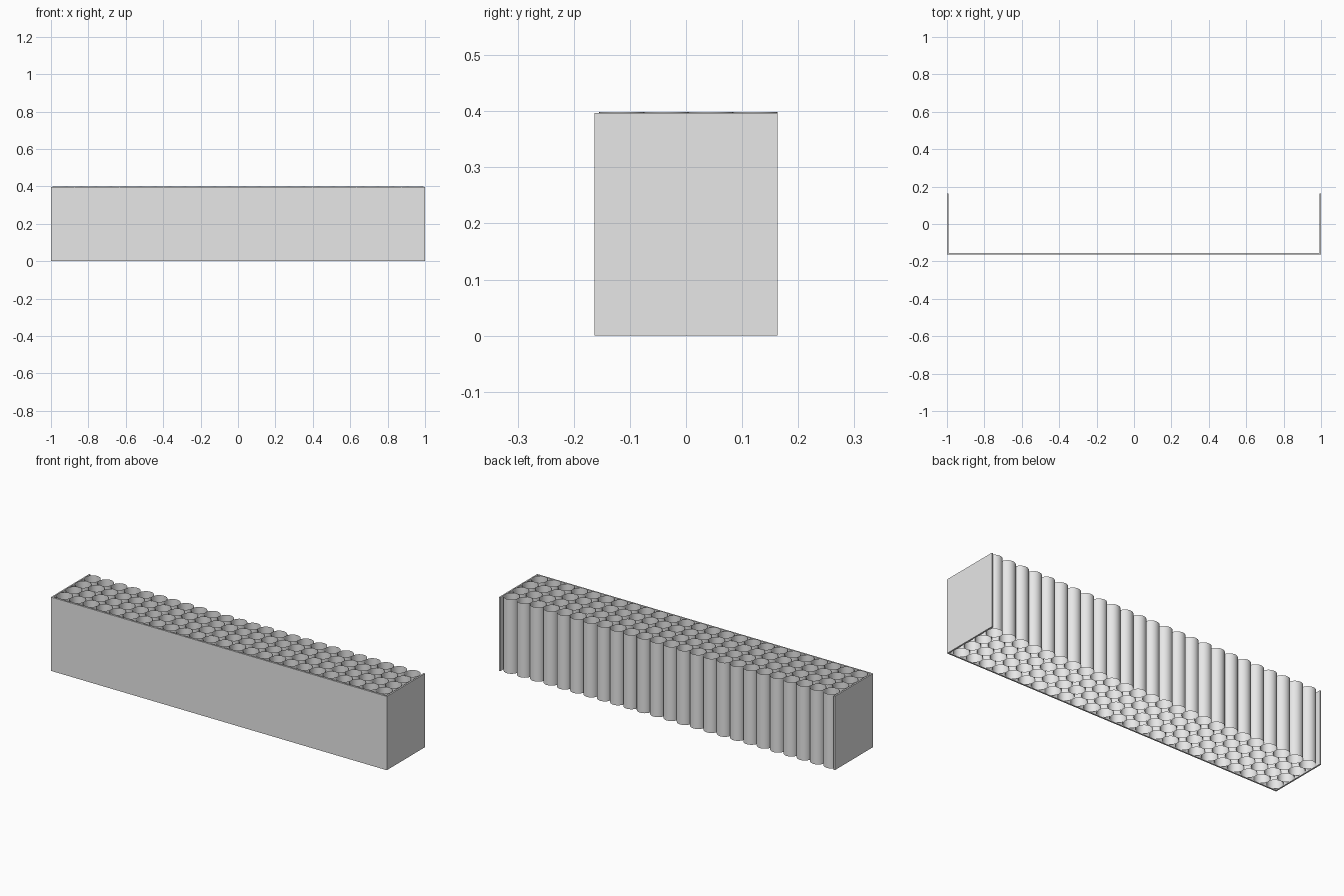
import bpy

cube = bpy.data.objects.get("Cube")
if cube:
    bpy.data.objects.remove(cube, do_unlink=True)

COLUMNS, ROWS = 25, 4
WALL = 0.008
HEIGHT = 0.397
TUBE_HEIGHT = 0.399
PITCH = (2 - 2 * WALL) / COLUMNS
DEPTH = ROWS * PITCH + WALL

grey = bpy.data.materials.new("light_grey")
grey.use_nodes = True
grey.diffuse_color = (0.8, 0.8, 0.8, 1)
grey.node_tree.nodes["Principled BSDF"].inputs["Base Color"].default_value = (0.8, 0.8, 0.8, 1)


def panel(name, size, location):
    bpy.ops.mesh.primitive_cube_add(size=1, location=location)
    obj = bpy.context.object
    obj.name = name
    obj.scale = size
    bpy.ops.object.transform_apply(location=False, rotation=False, scale=True)
    obj.data.materials.append(grey)


# Thin walls on three sides; the back is open
panel("front_wall", (2, WALL, HEIGHT), (0, (WALL - DEPTH) / 2, HEIGHT / 2))
for name, side in (("left_wall", 1), ("right_wall", -1)):
    panel(name, (WALL, DEPTH - WALL, HEIGHT),
          (side * (1 - WALL / 2), WALL / 2, HEIGHT / 2))

# Open-ended tubes packed in a grid of touching rows
bpy.ops.mesh.primitive_cylinder_add(
    vertices=32, radius=PITCH / 2, depth=TUBE_HEIGHT, end_fill_type='NOTHING',
    location=(-1 + WALL + PITCH / 2, -DEPTH / 2 + WALL + PITCH / 2, TUBE_HEIGHT / 2))
tubes = bpy.context.object
tubes.name = "tubes"
tubes.data.materials.append(grey)
bpy.ops.object.shade_smooth_by_angle()
for name, count, step in (("columns", COLUMNS, (PITCH, 0, 0)),
                          ("rows", ROWS, (0, PITCH, 0))):
    array = tubes.modifiers.new(name, 'ARRAY')
    array.count = count
    array.use_relative_offset = False
    array.use_constant_offset = True
    array.constant_offset_displace = step
